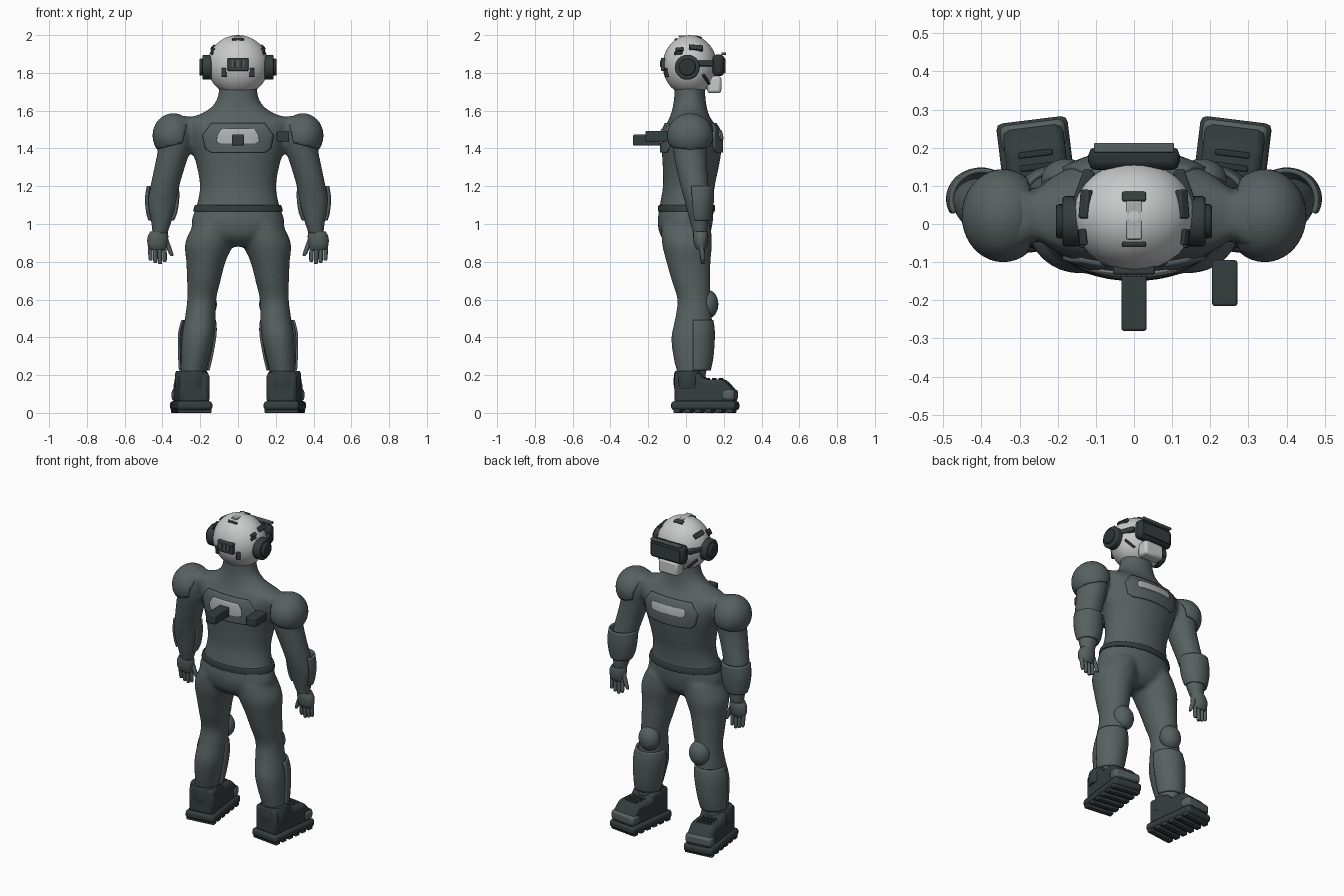
import bpy, bmesh, math
from mathutils import Matrix, Vector, Euler

old = bpy.data.objects.get("Cube")
if old:
    bpy.data.objects.remove(old, do_unlink=True)


def material(name, rgb, rough=0.6):
    m = bpy.data.materials.new(name)
    m.use_nodes = True
    m.diffuse_color = (*rgb, 1)
    node = m.node_tree.nodes["Principled BSDF"]
    node.inputs["Base Color"].default_value = (*rgb, 1)
    node.inputs["Roughness"].default_value = rough
    return m


SUIT = material("suit grey", (0.095, 0.118, 0.118))
DARK = material("dark gear", (0.036, 0.047, 0.047))
VISOR = material("visor black", (0.026, 0.034, 0.034))
SHELL = material("helmet white", (0.58, 0.59, 0.59))
PATCH = material("patch grey", (0.42, 0.44, 0.44))


def finish(name, bm, mat, mirror=False, bevel=0, solid=0, angle=40):
    """Turn a bmesh into a shaded object with the usual modifiers."""
    bmesh.ops.recalc_face_normals(bm, faces=bm.faces)
    me = bpy.data.meshes.new(name)
    bm.to_mesh(me)
    bm.free()
    me.materials.append(mat)
    ob = bpy.data.objects.new(name, me)
    bpy.context.collection.objects.link(ob)
    bpy.ops.object.select_all(action="DESELECT")
    ob.select_set(True)
    bpy.context.view_layer.objects.active = ob
    bpy.ops.object.shade_smooth_by_angle(angle=math.radians(angle))
    if solid:
        s = ob.modifiers.new("thickness", "SOLIDIFY")
        s.thickness, s.offset = solid, 0
    if bevel:
        b = ob.modifiers.new("round", "BEVEL")
        b.width, b.segments, b.limit_method = bevel, 2, "ANGLE"
    if mirror:
        ob.modifiers.new("mirror", "MIRROR")
    return ob


def spline(secs, steps=4):
    """Catmull-Rom interpolation through the sections."""
    v = [Vector(s) for s in secs]
    v = [v[0]] + v + [v[-1]]
    out = []
    for a, b, c, d in zip(v, v[1:], v[2:], v[3:]):
        for i in range(steps):
            t = i / steps
            out.append(0.5 * (2 * b + (c - a) * t + (2 * a - 5 * b + 4 * c - d) * t * t
                              + (3 * b - a - 3 * c + d) * t ** 3))
    return out + [v[-1]]


def loft(bm, secs, side=1, n=32, arc=None):
    """Skin ellipses (x, y, z, rx, ry); arc in degrees leaves an open shell."""
    a0, a1 = [math.radians(a) for a in (arc or (0, 360))]
    count = n + 1 if arc else n
    rings = []
    for x, y, z, rx, ry in spline(secs):
        angles = [a0 + (a1 - a0) * i / n for i in range(count)]
        rings.append([bm.verts.new((side * (x + rx * math.cos(a)), y + ry * math.sin(a), z))
                      for a in angles])
    for lo, hi in zip(rings, rings[1:]):
        for i in range(n):
            j = (i + 1) % count
            bm.faces.new((lo[i], lo[j], hi[j], hi[i]))
    if not arc:
        bm.faces.new(rings[0])
        bm.faces.new(rings[-1])


def box(name, loc, size, mat, bevel=0.006, rot=(0, 0, 0), mirror=False):
    bm = bmesh.new()
    turn = Euler([math.radians(a) for a in rot]).to_matrix().to_4x4()
    bmesh.ops.create_cube(bm, size=1, matrix=Matrix.Translation(loc) @ turn @ Matrix.Diagonal((*size, 1)))
    return finish(name, bm, mat, mirror, bevel)


def ball(bm, loc, radii):
    bmesh.ops.create_uvsphere(bm, u_segments=40, v_segments=24, radius=1,
                              matrix=Matrix.Translation(loc) @ Matrix.Diagonal((*radii, 1)))


def disc(name, x0, x1, r, mat):
    bm = bmesh.new()
    at = Matrix.Translation(((x0 + x1) / 2, 0.007, 1.83)) @ Matrix.Rotation(math.pi / 2, 4, "Y")
    bmesh.ops.create_cone(bm, cap_ends=True, segments=32, radius1=r, radius2=r, depth=x1 - x0, matrix=at)
    return finish(name, bm, mat, True, 0.008)


# Body suit: torso, arms and legs fused into one smooth skin
torso = [(0, 0, .88, .08, .07), (0, -.005, .93, .2, .125), (0, -.005, 1.0, .245, .145),
         (0, 0, 1.06, .233, .145), (0, .005, 1.12, .213, .14), (0, .015, 1.2, .202, .137),
         (0, .025, 1.3, .217, .148), (0, .03, 1.4, .247, .158), (0, .028, 1.49, .28, .148),
         (0, .022, 1.55, .29, .115), (0, .02, 1.582, .2, .1), (0, .02, 1.62, .14, .09),
         (0, .02, 1.67, .108, .083), (0, .02, 1.74, .1, .08)]
arm = [(.31, .02, 1.572, .04, .04), (.325, .02, 1.55, .08, .08), (.335, .02, 1.48, .098, .1),
       (.337, .02, 1.4, .088, .092), (.362, .03, 1.3, .081, .083), (.387, .045, 1.2, .077, .075),
       (.402, .06, 1.1, .076, .062), (.407, .07, 1.0, .052, .047), (.415, .075, .94, .04, .035)]
leg = [(.125, 0, 1.0, .11, .13), (.152, .005, .9, .128, .133), (.17, .013, .8, .104, .117),
       (.181, .027, .7, .089, .103), (.192, .042, .6, .077, .088), (.2, .04, .5, .082, .098),
       (.212, .03, .4, .086, .108), (.225, .03, .3, .077, .098), (.237, .03, .2, .064, .075),
       (.24, .03, .12, .058, .065)]
bm = bmesh.new()
loft(bm, torso, n=48)
for side in (-1, 1):
    loft(bm, arm, side)
    loft(bm, leg, side)
body = finish("body_suit", bm, SUIT)
r = body.modifiers.new("fuse", "REMESH")
r.mode, r.voxel_size, r.use_smooth_shade = "VOXEL", 0.012, True
s = body.modifiers.new("soften", "SMOOTH")
s.iterations, s.factor = 8, 0.5

# Belt
bm = bmesh.new()
loft(bm, [(0, .003, 1.065, .232, .146), (0, .003, 1.07, .237, .151), (0, .003, 1.095, .23, .15),
          (0, .003, 1.1, .225, .145)], n=48)
finish("belt", bm, DARK)


# Chest and back plates wrapped onto the body
def plate(name, rows, front, mat, thick):
    bm = bmesh.new()
    cols, grid = 28, []
    for (z0, w0), (z1, w1) in zip(rows, rows[1:]):
        for i in range(6):
            t = i / 5
            z, w = z0 + (z1 - z0) * t, w0 + (w1 - w0) * t
            grid.append([bm.verts.new((w * (2 * c / cols - 1), 0.4 * front, z)) for c in range(cols + 1)])
    for lo, hi in zip(grid, grid[1:]):
        for c in range(cols):
            bm.faces.new((lo[c], lo[c + 1], hi[c + 1], hi[c]))
    bmesh.ops.remove_doubles(bm, verts=bm.verts, dist=1e-5)
    ob = finish(name, bm, mat)
    w = ob.modifiers.new("wrap", "SHRINKWRAP")
    w.target, w.wrap_method, w.use_project_y = body, "PROJECT", True
    w.use_positive_direction, w.use_negative_direction = front < 0, front > 0
    s = ob.modifiers.new("thickness", "SOLIDIFY")
    s.thickness, s.offset = thick, 0


hexagon = [(1.38, .14), (1.4, .17), (1.47, .185), (1.53, .14)]
for front, name in ((1, "chest"), (-1, "back")):
    plate(name + "_plate", hexagon, front, SUIT, 0.02)
plate("chest_stripe", [(1.445, .1), (1.455, .115), (1.48, .115), (1.492, .1)], 1, PATCH, 0.03)
plate("back_patch", [(1.425, .085), (1.435, .11), (1.47, .105), (1.5, .085)], -1, PATCH, 0.03)

# Back-mounted gear blocks
box("back_block_center", (0, -.2, 1.444), (.066, .16, .058), DARK)
box("back_block_side", (.238, -.155, 1.464), (.066, .12, .056), DARK)

# Shoulder caps, cut from a ball
bm = bmesh.new()
ball(bm, (.343, .022, 1.468), (.103, .116, .112))
for co, no in (((0, 0, 1.42), (.25, 0, 1)), ((.285, 0, 1.48), (1, 0, .24))):
    co = Vector((.36, 0, 1.415)) if co[0] == 0 else Vector(co)
    bmesh.ops.bisect_plane(bm, geom=bm.verts[:] + bm.edges[:] + bm.faces[:],
                           plane_co=co, plane_no=no, clear_inner=True)
finish("shoulder_caps", bm, SUIT, True, solid=0.012)

# Limb guards: open shells around the front of forearm and shin
guards = {
    "forearm_guards": ((-25, 205), [(.407, .07, 1.02, .062, .056), (.404, .068, 1.06, .076, .066),
                                    (.402, .066, 1.13, .085, .076), (.398, .062, 1.2, .08, .078)]),
    "shin_guards": ((-5, 185), [(.232, .045, .225, .075, .08), (.225, .045, .3, .086, .095),
                                (.215, .045, .42, .096, .102), (.208, .045, .49, .086, .094)])}
for name, (arc, secs) in guards.items():
    bm = bmesh.new()
    loft(bm, secs, arc=arc)
    finish(name, bm, SUIT, True, solid=0.012)

# Knee pads
bm = bmesh.new()
ball(bm, (.178, .115, .575), (.066, .056, .076))
finish("knee_pads", bm, SUIT, True)

# Hands with cuff, fingers and thumb
bm = bmesh.new()
loft(bm, [(.425, .078, .865, .042, .022), (.427, .078, .89, .052, .034),
          (.424, .078, .93, .055, .04), (.418, .077, .96, .046, .038)], n=20)
for i in range(4):
    x, tip = .388 + .025 * i, .785 + .012 * abs(i - 1.2)
    loft(bm, [(x, .088, tip, .006, .006), (x, .088, tip + .012, .011, .011),
              (x + .002, .082, .885, .012, .014)], n=10)
loft(bm, [(.35, .088, .83, .007, .007), (.357, .088, .85, .012, .012),
          (.385, .085, .925, .014, .016)], n=10)
finish("hands", bm, SUIT, True)

# Boots, turned slightly outward
FOOT = Matrix.Translation((.248, .1, 0)) @ Matrix.Rotation(math.radians(-7), 4, "Z")


def boot_part(name, loc, size, mat, bevel):
    box(name, FOOT @ Vector(loc), size, mat, bevel, (0, 0, -7), True)


bm = bmesh.new()
outline = [(-.155, .05), (.165, .05), (.165, .11), (.15, .132), (.105, .178), (.0, .178),
           (-.02, .215), (-.155, .215)]
left = [bm.verts.new(FOOT @ Vector((-.08, y, z))) for y, z in outline]
right = [bm.verts.new(FOOT @ Vector((.08, y, z))) for y, z in outline]
bm.faces.new(left)
bm.faces.new(right)
for i in range(len(left)):
    j = (i + 1) % len(left)
    bm.faces.new((left[i], left[j], right[j], right[i]))
finish("boots", bm, DARK, True, 0.02)
boot_part("boot_soles", (0, .002, .038), (.188, .345, .048), DARK, .016)
boot_part("boot_toe_caps", (0, .133, .095), (.172, .07, .06), SUIT, .016)
for i in range(6):
    boot_part(f"boot_tread_{i + 1}", (0, -.14 + .056 * i, .012), (.18, .036, .024), DARK, .005)
for i in range(3):
    boot_part(f"boot_lace_{i + 1}", (0, .015 + .035 * i, .18), (.09, .016, .012), VISOR, .004)
bm = bmesh.new()
loft(bm, [(.243, .012, .13, .088, .075), (.245, .012, .17, .09, .078),
          (.246, .014, .21, .086, .076), (.246, .014, .222, .08, .07)])
finish("boot_cuffs", bm, DARK, True)

# Helmet, ear discs and face gear
bm = bmesh.new()
ball(bm, (0, .02, 1.84), (.162, .143, .16))
finish("helmet", bm, SHELL)
disc("ear_discs", .14, .188, .066, DARK)
disc("ear_hubs", .18, .205, .045, VISOR)
box("visor", (0, .172, 1.84), (.24, .062, .115), VISOR, .022)
box("visor_screen", (0, .204, 1.838), (.2, .008, .08), DARK, .003)
box("visor_brow", (0, .2, 1.902), (.21, .026, .014), SUIT, .004)
box("visor_straps", (.135, .09, 1.85), (.03, .11, .03), DARK, .006, (0, 0, 20), True)
box("chin_guard", (0, .15, 1.738), (.135, .075, .09), SHELL, .015)

# Helmet trim
box("crown_strip", (0, .01, 1.994), (.04, .1, .01), PATCH, .003)
box("crown_pad_front", (0, .07, 1.983), (.062, .026, .022), DARK, .004, (-22, 0, 0))
box("crown_pad_rear", (0, -.052, 1.975), (.062, .014, .018), DARK, .004, (28, 0, 0))
box("temple_pads", (.127, .052, 1.932), (.03, .075, .02), DARK, .004, (-6, 48, 0), True)
box("rear_pads", (.134, -.034, 1.924), (.022, .042, .012), DARK, .003, (8, 50, 0), True)
box("rear_pads_lower", (.138, -.04, 1.905), (.016, .045, .01), DARK, .003, (8, 55, 0), True)
box("cheek_slots", (.122, .108, 1.765), (.012, .075, .014), VISOR, .003, (-45, 20, 35), True)
box("nape_vent", (0, -.118, 1.845), (.11, .03, .07), DARK, .006)
for i in (-1, 0, 1):
    box(f"nape_slot_{i + 2}", (i * .027, -.134, 1.848), (.016, .008, .036), SUIT, .002)
box("nape_pads", (.073, -.1, 1.802), (.026, .022, .05), DARK, .005, (0, 0, 25), True)
